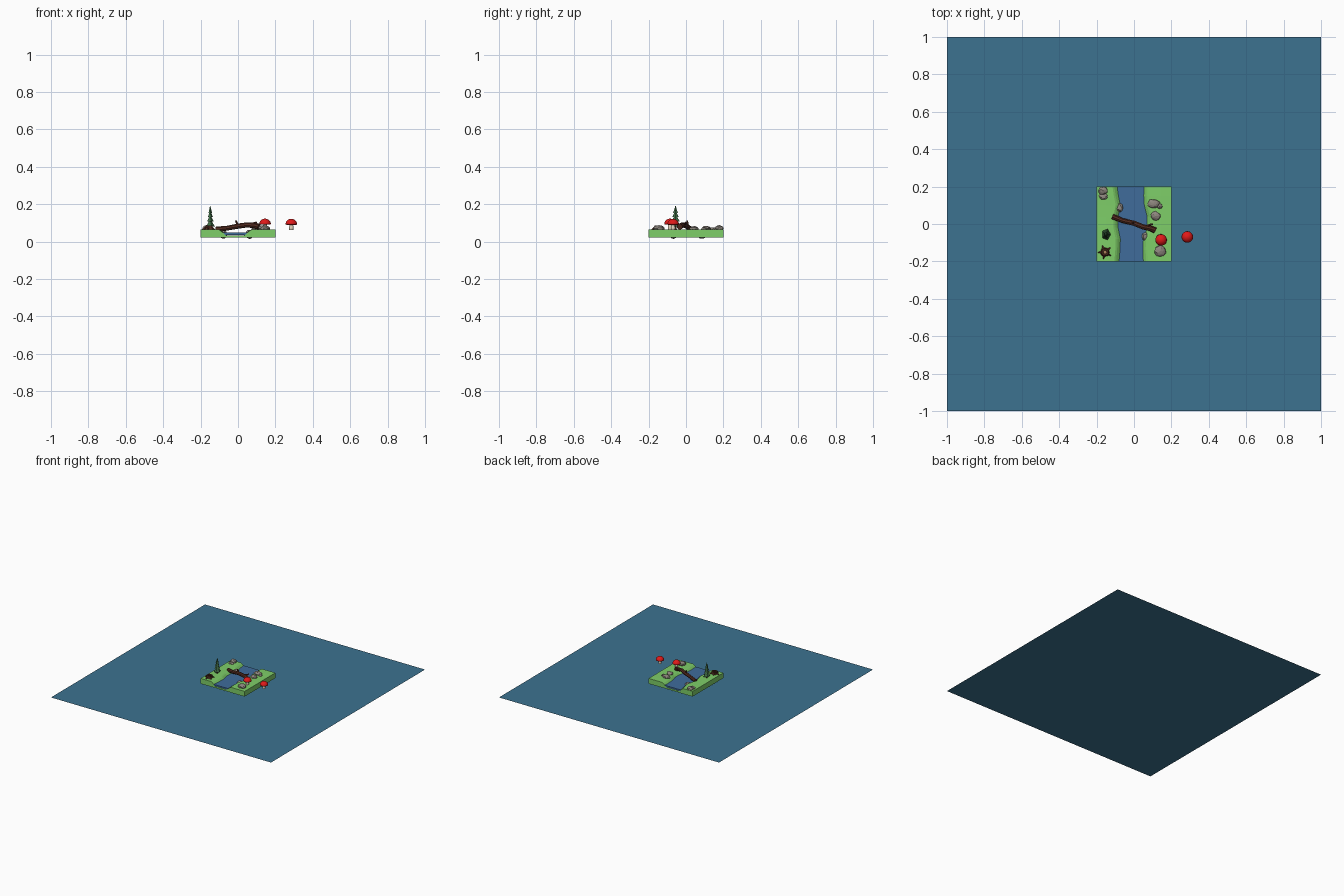
import bpy, bmesh, math, random
from mathutils import Vector

if "Cube" in bpy.data.objects:
    bpy.data.objects.remove(bpy.data.objects["Cube"])

random.seed(4)


def material(name, rgb):
    m = bpy.data.materials.new(name)
    m.diffuse_color = (*rgb, 1)
    m.use_nodes = True
    m.node_tree.nodes["Principled BSDF"].inputs["Base Color"].default_value = m.diffuse_color
    return m


GRASS = material("grass", (0.21, 0.62, 0.14))
SEA = material("sea", (0.045, 0.17, 0.28))
WATER = material("water", (0.05, 0.15, 0.33))
BARK = material("bark", (0.09, 0.025, 0.015))
WOOD = material("cut_wood", (0.42, 0.22, 0.1))
STONE = material("stone", (0.27, 0.24, 0.21))
PINE = material("pine", (0.05, 0.15, 0.06))
RED = material("cap_red", (0.75, 0.01, 0.01))
CREAM = material("stem_cream", (0.75, 0.65, 0.5))


def add(name, bm, mat, smooth=False):
    bmesh.ops.recalc_face_normals(bm, faces=bm.faces)
    me = bpy.data.meshes.new(name)
    bm.to_mesh(me)
    bm.free()
    me.materials.append(mat)
    for p in me.polygons:
        p.use_smooth = smooth
    ob = bpy.data.objects.new(name, me)
    bpy.context.collection.objects.link(ob)
    return ob


def loft(name, rows, mat, smooth=False):
    """Closed cross-sections joined in order, with capped ends."""
    bm = bmesh.new()
    loops = [[bm.verts.new(p) for p in r] for r in rows]
    n = len(loops[0])
    for a, b in zip(loops, loops[1:]):
        for i in range(n):
            j = (i + 1) % n
            bm.faces.new((a[i], a[j], b[j], b[i]))
    bm.faces.new(loops[0])
    bm.faces.new(loops[-1])
    return add(name, bm, mat, smooth)


def lathe(name, loc, profile, mat, sides=8, smooth=False, sy=1.0, wobble=0.0):
    rows = []
    for r, z in profile:
        rows.append([(loc[0] + r * (1 + wobble * (i % 2)) * math.cos(math.tau * i / sides),
                      loc[1] + sy * r * (1 + wobble * (i % 2)) * math.sin(math.tau * i / sides),
                      z) for i in range(sides)])
    return loft(name, rows, mat, smooth)


def limb(name, pts, mat, sides=8):
    """Tapered branch through (x, y, z, radius) points."""
    P = [Vector(p[:3]) for p in pts]
    rows = []
    for k, p in enumerate(P):
        t = (P[min(k + 1, len(P) - 1)] - P[max(k - 1, 0)]).normalized()
        u = t.cross(Vector((0.1, 1, 0.2))).normalized()
        v = t.cross(u)
        rows.append([p + pts[k][3] * (u * math.cos(math.tau * i / sides) + v * math.sin(math.tau * i / sides))
                     for i in range(sides)])
    return loft(name, rows, mat)


def rock(name, x, y, z, rx, ry, rz):
    bm = bmesh.new()
    bmesh.ops.create_icosphere(bm, subdivisions=2, radius=1)
    for v in bm.verts:
        k = random.uniform(0.86, 1.06)
        v.co = Vector((x + v.co.x * rx * k, y + v.co.y * ry * k, z + v.co.z * rz * k))
    return add(name, bm, STONE)


# wide flat sheet of water underneath
bm = bmesh.new()
bmesh.ops.create_grid(bm, x_segments=1, y_segments=1, size=1)
add("sea_plane", bm, SEA)

# grassy block with a winding river channel
BANKS = [(-0.2, -0.095, 0.065), (-0.14, -0.09, 0.062), (-0.08, -0.088, 0.065), (-0.02, -0.1, 0.085),
         (0.04, -0.1, 0.085), (0.1, -0.088, 0.07), (0.15, -0.098, 0.067), (0.2, -0.105, 0.068)]
rows = []
for y, l, r in BANKS:
    h = 0.065 + (0.003 * random.random() if abs(y) < 0.2 else 0)
    rows.append([(-0.2, y, 0.022), (-0.2, y, 0.065), (-0.15, y, h), (l - 0.01, y, 0.065), (l, y, 0.06),
                 (l + 0.03, y, 0.034), (r - 0.03, y, 0.034), (r, y, 0.06), (r + 0.01, y, 0.065),
                 (0.145, y, h), (0.2, y, 0.065), (0.2, y, 0.022)])
loft("grass_block", rows, GRASS)

# river surface
rows = [[(l + 0.015, y, 0.036), (l + 0.015, y, 0.048), (r - 0.015, y, 0.048), (r - 0.015, y, 0.036)]
        for y, l, r in BANKS]
loft("river_water", rows, WATER)

# fallen log across the river with branch stubs
limb("log_bridge", [(-0.115, 0.04, 0.066, 0.015), (-0.06, 0.018, 0.072, 0.013), (0.0, 0.004, 0.083, 0.014),
                    (0.05, -0.016, 0.09, 0.014), (0.09, -0.024, 0.086, 0.015), (0.112, -0.034, 0.08, 0.017)], BARK)
limb("log_branch", [(0.0, 0.004, 0.083, 0.007), (-0.006, 0.008, 0.1, 0.006), (-0.012, 0.006, 0.113, 0.004)], BARK, 6)
limb("log_branch", [(0.06, -0.016, 0.088, 0.007), (0.085, -0.004, 0.098, 0.006), (0.1, -0.001, 0.104, 0.004)], BARK, 6)

# pine tree
T = (-0.149, -0.056)
lathe("tree_trunk", T, [(0.008, 0.06), (0.006, 0.1)], BARK, 6)
for r, z0, z1 in [(0.025, 0.082, 0.122), (0.02, 0.107, 0.146), (0.015, 0.131, 0.168), (0.011, 0.153, 0.192)]:
    lathe("tree_branches", T, [(r * 0.4, z0 + 0.004), (r, z0), (r * 0.4, z0 + 0.6 * (z1 - z0)), (0.001, z1)],
          PINE, 10, sy=1.25, wobble=-0.2)

# hollow tree stump with roots
S = (-0.155, -0.15)
lathe("stump", S, [(0.026, 0.06), (0.02, 0.073), (0.019, 0.087), (0.011, 0.086), (0.009, 0.07)], BARK, 8, wobble=0.15)
lathe("stump_core", S, [(0.011, 0.068), (0.011, 0.075)], WOOD, 8)
for k in range(5):
    a = math.tau * k / 5 + 0.7
    limb("stump_root", [(S[0] + d * math.cos(a), S[1] + d * math.sin(a), z, r)
                        for d, z, r in [(0.014, 0.076, 0.008), (0.024, 0.07, 0.006), (0.036, 0.064, 0.003)]], BARK, 5)

# mushrooms, one on the bank and one off to the side
for x, y, z in [(0.145, -0.085, 0.067), (0.285, -0.069, 0.066)]:
    lathe("mushroom_stem", (x, y), [(0.011, z - 0.003), (0.012, z + 0.008), (0.009, z + 0.03)], CREAM, 12)
    cap = [(0.007, z + 0.028), (0.026, z + 0.024)]
    cap += [(0.031 * math.cos(a), z + 0.027 + 0.029 * math.sin(a)) for a in (0, 0.3, 0.6, 0.9, 1.2, 1.45, 1.55)]
    lathe("mushroom_cap", (x, y), cap, RED, 20, True)

# rocks on the banks and at the water's edge
for r in [(-0.165, 0.178, 0.071, 0.026, 0.023, 0.018), (-0.163, 0.147, 0.066, 0.025, 0.018, 0.012),
          (0.105, 0.108, 0.07, 0.034, 0.026, 0.016), (0.137, 0.095, 0.066, 0.015, 0.014, 0.013),
          (0.115, 0.043, 0.068, 0.028, 0.025, 0.016), (0.14, -0.145, 0.071, 0.034, 0.031, 0.017),
          (-0.078, 0.088, 0.039, 0.023, 0.028, 0.025), (0.062, -0.067, 0.039, 0.023, 0.025, 0.025)]:
    rock("rock", *r)
